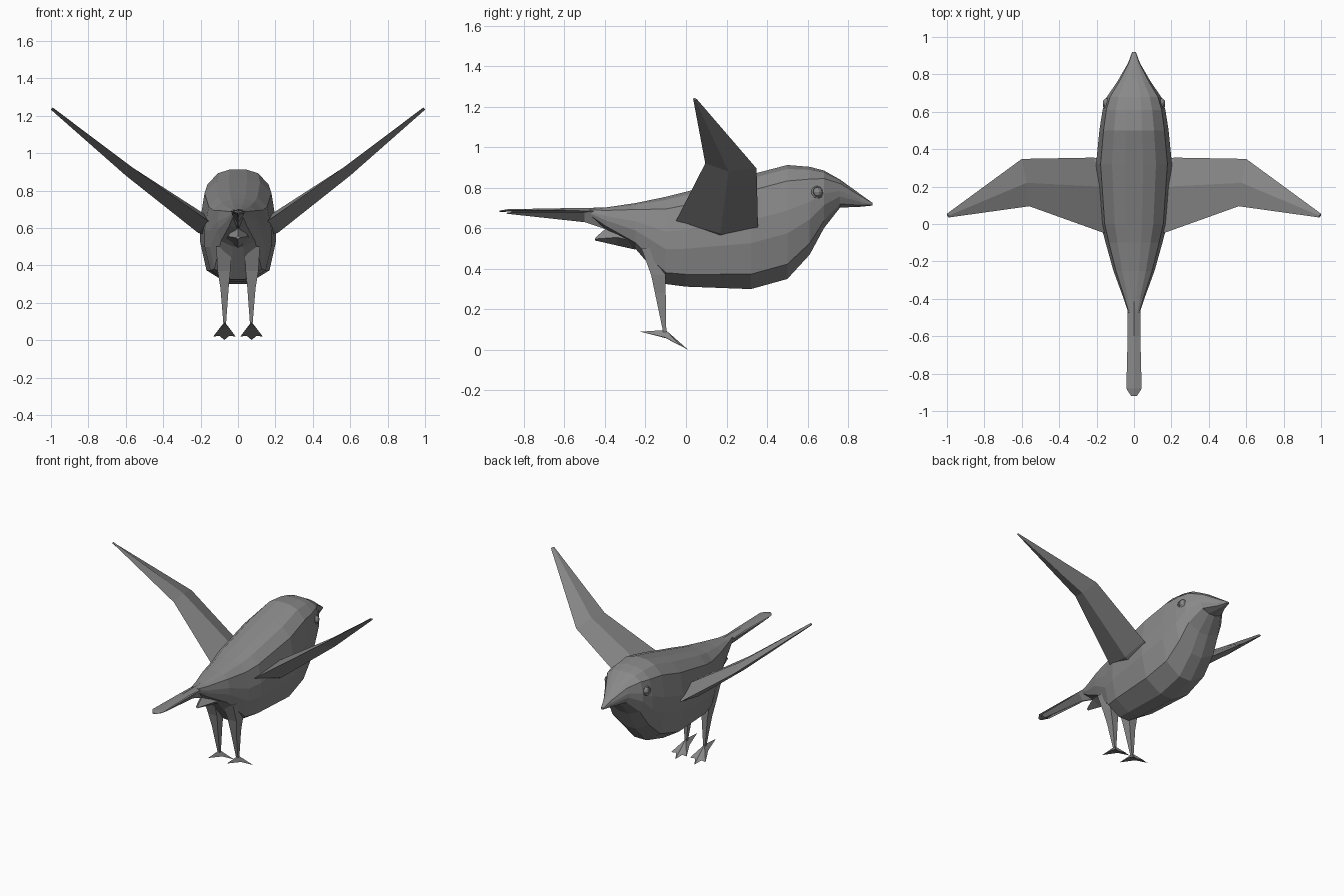
import bpy, bmesh
from mathutils import Vector, Matrix

if "Cube" in bpy.data.objects:
    bpy.data.objects.remove(bpy.data.objects["Cube"])

dark = bpy.data.materials.new("dark_grey")
dark.diffuse_color = (.25, .25, .25, 1)
dark.use_nodes = True
dark.node_tree.nodes["Principled BSDF"].inputs["Base Color"].default_value = dark.diffuse_color


def finish(name, bm):
    bmesh.ops.recalc_face_normals(bm, faces=bm.faces)
    me = bpy.data.meshes.new(name)
    bm.to_mesh(me)
    bm.free()
    me.materials.append(dark)
    ob = bpy.data.objects.new(name, me)
    bpy.context.collection.objects.link(ob)
    return ob


def loft(name, rings, mirror=False):
    """Skin a list of equal-length rings and cap both ends."""
    bm = bmesh.new()
    vr = [[bm.verts.new(p) for p in r] for r in rings]
    n = len(rings[0])
    for a, b in zip(vr, vr[1:]):
        for i in range(n):
            j = (i + 1) % n
            bm.faces.new((a[i], a[j], b[j], b[i]))
    bm.faces.new(vr[0])
    bm.faces.new(vr[-1])
    ob = finish(name, bm)
    if mirror:
        ob.modifiers.new("Mirror", 'MIRROR')
    return ob


# Body and head: half section as (width fraction, height fraction)
section = [(0.24, 1.0), (0.58, 0.965), (0.88, 0.86), (1.0, 0.60), (1.0, 0.40),
           (0.83, 0.13), (0.25, 0.0)]
# y, top z, bottom z, half width
stations = [
    (0.92, .725, .712, .010), (0.86, .768, .706, .032), (0.76, .840, .702, .090),
    (0.68, .885, .600, .145), (0.61, .903, .470, .168), (0.50, .912, .350, .185),
    (0.32, .865, .300, .203), (0.00, .780, .312, .178), (-0.10, .755, .325, .152),
    (-0.25, .724, .500, .110), (-0.40, .702, .600, .055), (-0.475, .697, .660, .030)]


def body_ring(y, top, bot, w):
    half = [(w * a, y, bot + (top - bot) * t) for a, t in section]
    return half + [(-x, y, z) for x, y, z in reversed(half)]


loft("body", [body_ring(*s) for s in stations])

# Wings: front, underside, rear and upper points of each section
loft("wings", [
    [(.10, .33, .57), (.10, .17, .53), (.10, -.03, .60), (.10, .20, .66)],
    [(.215, .355, .61), (.215, .17, .575), (.155, -.05, .635), (.18, .20, .675)],
    [(.60, .348, .895), (.60, .21, .88), (.56, .095, .92), (.575, .22, .93)],
    [(1.0, .055, 1.235), (1.0, .045, 1.232), (.99, .035, 1.24), (.99, .045, 1.243)],
], mirror=True)

# Tail: one upper feather and a pair of lower ones hanging in a V
loft("upper_tail", [
    [(-w, y, z - e), (0, y, z), (w, y, z - e), (0, y, z - t)]
    for y, z, w, e, t in [(-.40, .702, .035, .02, .05), (-.60, .699, .034, .010, .025),
                          (-.88, .694, .041, .006, .012), (-.92, .687, .015, .004, .008)]])
loft("lower_tail", [
    [(.004, y, b), (x, y, t), (x - .012, y, t)]
    for y, b, t, x in [(-.38, .59, .68, .035), (-.50, .630, .680, .034),
                       (-.86, .669, .680, .036), (-.885, .672, .676, .020)]],
    mirror=True)

# Feathers under the tail, ending in a point
loft("undertail", [
    [(-.075, -.22, .53), (0, -.22, .64), (.075, -.22, .53), (0, -.25, .495)],
    [(-.055, -.34, .555), (0, -.36, .63), (.055, -.34, .555), (0, -.34, .515)],
    [(-.010, -.45, .547), (0, -.44, .56), (.010, -.45, .547), (0, -.45, .54)]])

# Legs: thigh tapering to the ankle
loft("legs", [
    [(x - w, y0, z), (x + w, y0, z), (x + w, y1, z), (x - w, y1, z)]
    for x, w, y0, y1, z in [(.075, .042, -.22, -.08, .50), (.075, .034, -.172, -.10, .37),
                            (.072, .022, -.153, -.10, .28), (.071, .007, -.112, -.097, .085)]],
    mirror=True)

# Feet: three joined front toes and one rear toe around the ankle
bm = bmesh.new()
outline = [(.073, .01, .001), (.098, -.030, .022), (.132, -.025, .020), (.098, -.105, .062),
           (.072, -.225, .090), (.046, -.105, .062), (.013, -.025, .020), (.048, -.030, .022)]
rim = [bm.verts.new(p) for p in outline]
top = bm.verts.new((.072, -.10, .098))
low = bm.verts.new((.072, -.10, .058))
for i, v in enumerate(rim):
    w = rim[(i + 1) % len(rim)]
    bm.faces.new((v, w, top))
    bm.faces.new((w, v, low))
finish("feet", bm).modifiers.new("Mirror", 'MIRROR')

# Eyes: ball inside a raised lid ring
for side, label in ((1, "right"), (-1, "left")):
    spot = Vector((side * .142, .648, .778))
    bm = bmesh.new()
    bmesh.ops.create_uvsphere(bm, u_segments=10, v_segments=6, radius=.026,
                              matrix=Matrix.Translation(spot))
    finish(label + "_eye", bm)
    bpy.ops.mesh.primitive_torus_add(major_segments=10, minor_segments=4, major_radius=.026,
                                     minor_radius=.006, location=spot + Vector((side * .008, 0, 0)),
                                     rotation=(0, 1.35 * side, side * .35))
    lid = bpy.context.object
    lid.name = label + "_eyelid"
    lid.data.materials.append(dark)
